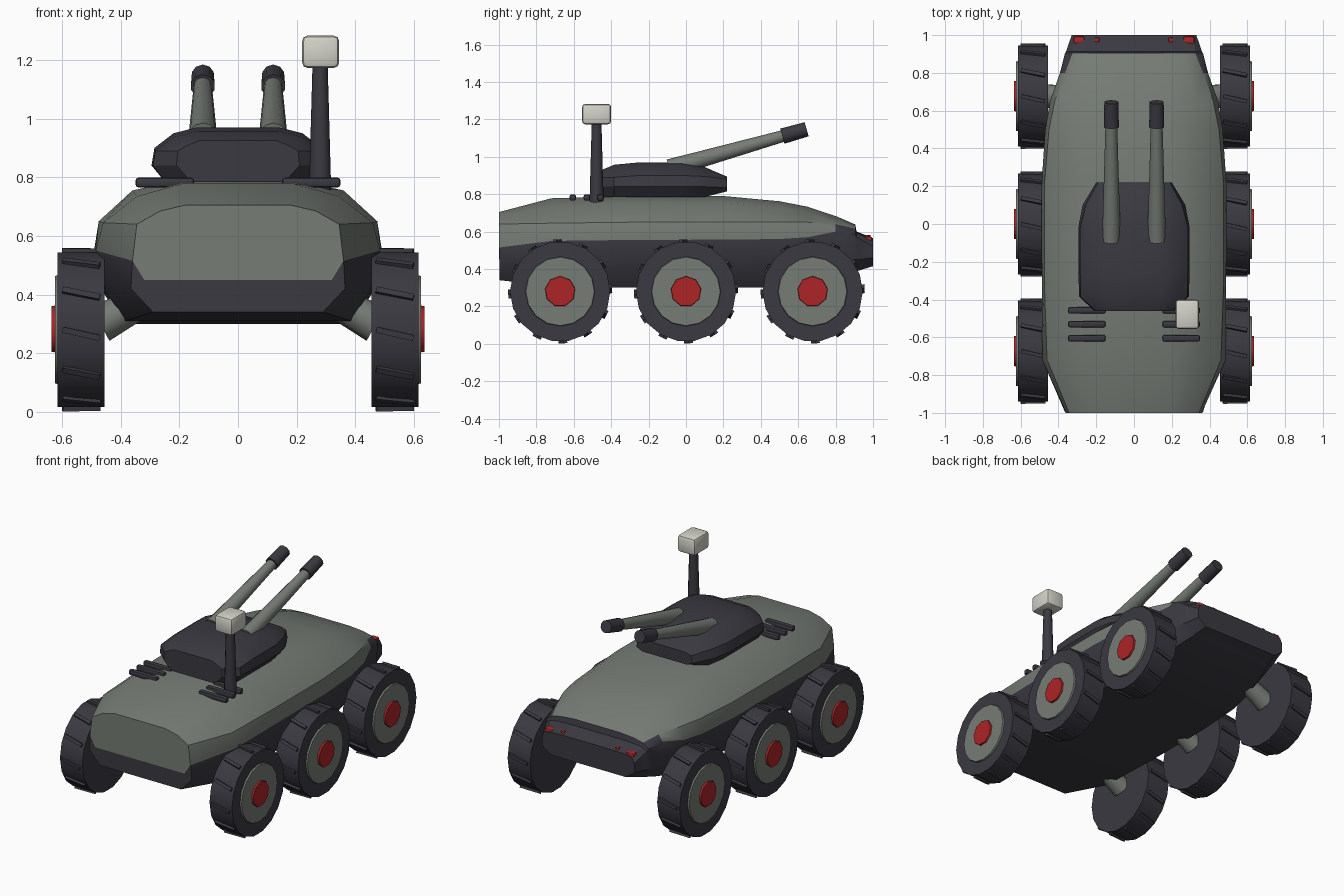
import bpy, bmesh, math
from mathutils import Matrix, Vector

if "Cube" in bpy.data.objects:
    bpy.data.objects.remove(bpy.data.objects["Cube"])


def material(name, rgb):
    m = bpy.data.materials.new(name)
    m.diffuse_color = (*rgb, 1)
    m.use_nodes = True
    m.node_tree.nodes["Principled BSDF"].inputs["Base Color"].default_value = m.diffuse_color
    return m


GREY = material("grey armour", (0.18, 0.2, 0.178))
DARK = material("dark charcoal", (0.043, 0.041, 0.053))
RED = material("red", (0.42, 0.018, 0.02))
WHITE = material("off white", (0.66, 0.65, 0.58))


def finish(name, bm, mats, angle=30):
    bmesh.ops.recalc_face_normals(bm, faces=bm.faces)
    me = bpy.data.meshes.new(name)
    bm.to_mesh(me)
    bm.free()
    for m in mats:
        me.materials.append(m)
    for p in me.polygons:
        p.use_smooth = True
    me.set_sharp_from_angle(angle=math.radians(angle))
    ob = bpy.data.objects.new(name, me)
    bpy.context.collection.objects.link(ob)
    return ob


def loft(name, stations, mats, rule=lambda y, k: 0, angle=30):
    """Skin mirrored half sections (x, z), listed top to bottom, along y."""
    bm = bmesh.new()
    rings = []
    for y, half in stations:
        pts = half + [(-x, z) for x, z in reversed(half)]
        rings.append([bm.verts.new((x, y, z)) for x, z in pts])
    n = len(stations[0][1])
    for s in range(len(rings) - 1):
        a, b = rings[s], rings[s + 1]
        ymid = (stations[s][0] + stations[s + 1][0]) / 2
        for j in range(2 * n):
            i = (j + 1) % (2 * n)
            f = bm.faces.new((a[j], a[i], b[i], b[j]))
            f.material_index = rule(ymid, min(j, 2 * n - 2 - j))
    for r in (rings[0], rings[-1]):
        bm.faces.new(r).material_index = len(mats) - 1
    return finish(name, bm, mats, angle)


def rod(name, p, q, r1, r2, mat, sides=12):
    p, q = Vector(p), Vector(q)
    bm = bmesh.new()
    rot = (q - p).to_track_quat('Z', 'Y').to_matrix().to_4x4()
    bmesh.ops.create_cone(bm, cap_ends=True, segments=sides, radius1=r1, radius2=r2,
                          depth=(q - p).length, matrix=Matrix.Translation((p + q) / 2) @ rot)
    return finish(name, bm, [mat], 40)


def box(name, loc, size, mat, bevel):
    bm = bmesh.new()
    bmesh.ops.create_cube(bm, size=1, matrix=Matrix.Translation(loc) @ Matrix.Diagonal((*size, 1)))
    bmesh.ops.bevel(bm, geom=bm.edges[:], offset=bevel, segments=2, profile=0.5, affect='EDGES')
    return finish(name, bm, [mat], 40)


# Hull: grey shell above the seam, dark tub and nose below it
hull = [
    (-0.997, [(.18, .705), (.265, .685), (.345, .64), (.36, .515), (.365, .42), (.29, .34)]),
    (-0.72, [(.19, .778), (.345, .735), (.46, .645), (.485, .55), (.45, .41), (.385, .31)]),
    (-0.3, [(.20, .788), (.36, .755), (.475, .65), (.488, .555), (.455, .40), (.39, .30)]),
    (0.2, [(.20, .79), (.36, .755), (.475, .65), (.49, .557), (.455, .40), (.39, .30)]),
    (0.5, [(.19, .762), (.34, .73), (.45, .65), (.47, .56), (.445, .41), (.37, .30)]),
    (0.65, [(.18, .733), (.32, .705), (.42, .65), (.445, .57), (.42, .42), (.35, .32)]),
    (0.8, [(.17, .683), (.29, .665), (.365, .64), (.392, .60), (.385, .44), (.32, .355)]),
    (0.905, [(.16, .638), (.26, .63), (.325, .615), (.365, .585), (.36, .45), (.29, .385)]),
    (0.912, [(.16, .60), (.27, .597), (.325, .59), (.36, .57), (.355, .45), (.29, .388)]),
    (1.0, [(.16, .565), (.27, .562), (.315, .55), (.33, .52), (.33, .46), (.27, .415)]),
]
loft("hull", hull, [GREY, DARK], lambda y, k: int(k >= 3 or y > 0.906 or (y > 0.82 and k == 2)))
plate = [(.18, .705), (.265, .685), (.345, .64), (.36, .515), (.32, .45)]
loft("rear_plate", [(-1.0, plate), (-0.992, plate)], [GREY])

# Turret
turret = [
    (-0.46, [(.13, .925), (.17, .91), (.205, .89), (.21, .84), (.16, .785)]),
    (-0.385, [(.14, .957), (.22, .937), (.282, .89), (.29, .84), (.25, .785)]),
    (-0.25, [(.14, .97), (.22, .95), (.285, .90), (.295, .84), (.25, .785)]),
    (-0.02, [(.14, .97), (.22, .95), (.285, .90), (.295, .84), (.25, .785)]),
    (0.1, [(.13, .945), (.20, .93), (.255, .895), (.272, .84), (.23, .785)]),
    (0.22, [(.12, .893), (.16, .89), (.19, .88), (.2, .835), (.16, .815)]),
]
loft("turret", turret, [DARK])

for side, sx in (("left", -1), ("right", 1)):
    # Twin guns
    x = 0.12 * sx
    rod(side + "_barrel", (x, -0.09, .938), (x, .53, 1.114), .049, .031, GREY)
    rod(side + "_muzzle", (x, .515, 1.11), (x, .645, 1.147), .042, .039, DARK, 10)
    # Engine vents
    for i, y in enumerate((-.457, -.53, -.605)):
        box(f"{side}_vent_{i}", (.25 * sx, y, .782), (.2, .035, .034), DARK, .011)
    # Nose lamps
    box(side + "_lamp", (.29 * sx, .972, .553), (.06, .045, .045), RED, .012)
    box(side + "_small_lamp", (.195 * sx, .975, .572), (.025, .025, .02), RED, .006)

# Sensor mast
rod("mast", (.28, -.478, .75), (.28, -.478, 1.18), .038, .026, DARK, 12)
box("sensor_head", (.282, -.478, 1.228), (.126, .156, .11), WHITE, .018)


def tyre(name, x, y):
    """Drum with twelve slanted tread bars, axis along x."""
    bm = bmesh.new()
    place = Matrix.Translation((x, y, .28))
    bmesh.ops.create_cone(bm, cap_ends=True, segments=18, radius1=.268, radius2=.268, depth=.16,
                          matrix=place @ Matrix.Rotation(math.pi / 2, 4, 'Y'))
    for i in range(12):
        m = (place @ Matrix.Rotation(math.radians(30 * i + 3), 4, 'X')
             @ Matrix.Translation((0, 0, .267)) @ Matrix.Rotation(-.22, 4, 'Z'))
        bmesh.ops.create_cube(bm, size=1, matrix=m @ Matrix.Diagonal((.13, .02, .022, 1)))
    finish(name, bm, [DARK], 35)


# Six wheels with hubs, caps and axles
for side, sx in (("left", -1), ("right", 1)):
    for pos, y in (("rear", -.673), ("middle", 0), ("front", .677)):
        tag = f"{side}_{pos}_"
        c = lambda x, z=.28: (x * sx, y, z)
        tyre(tag + "tyre", .535 * sx, y)
        rod(tag + "hub", c(.6), c(.625), .19, .183, GREY, 16)
        rod(tag + "hub_cap", c(.61), c(.636), .085, .08, RED, 9)
        rod(tag + "axle", c(.47, .30), c(.34, .37), .066, .055, GREY, 10)
